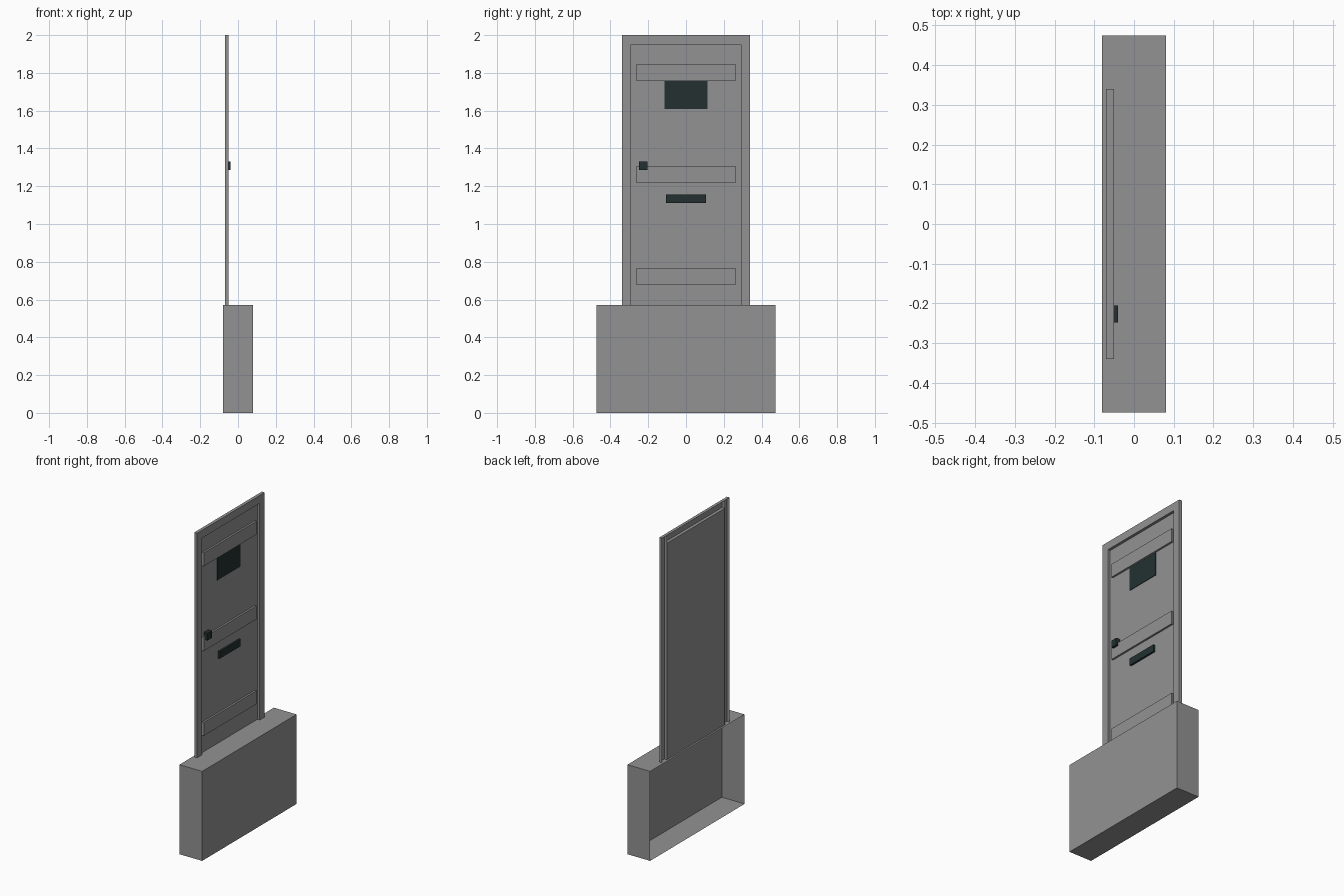
import bpy
import bmesh

cube = bpy.data.objects.get("Cube")
if cube:
    bpy.data.objects.remove(cube, do_unlink=True)


def material(name, rgb):
    mat = bpy.data.materials.new(name)
    mat.use_nodes = True
    colour = (*rgb, 1.0)
    mat.diffuse_color = colour
    mat.node_tree.nodes["Principled BSDF"].inputs["Base Color"].default_value = colour
    return mat


grey = material("stone grey", (0.29, 0.29, 0.29))
dark = material("dark slate", (0.017, 0.03, 0.03))


def box(name, x, y, z, mat, open_back=True):
    """Box between (low, high) ranges; open_back leaves out the -x side."""
    bm = bmesh.new()
    bmesh.ops.create_cube(bm, size=1)
    for v in bm.verts:
        v.co = [r[0] if c < 0 else r[1] for c, r in zip(v.co, (x, y, z))]
    if open_back:
        bm.normal_update()
        back = [f for f in bm.faces if f.normal.x < -0.5]
        bmesh.ops.delete(bm, geom=back, context='FACES_ONLY')
    mesh = bpy.data.meshes.new(name)
    bm.to_mesh(mesh)
    bm.free()
    mesh.materials.append(mat)
    obj = bpy.data.objects.new(name, mesh)
    bpy.context.collection.objects.link(obj)
    return obj


# Heights and depths shared by the parts
STEP, TOP, HEAD = 0.57, 2.0, 1.95
BACK, FRONT, PANEL, RAIL = -0.07, -0.05, -0.067, -0.055

# Door step, hollow at the back
box("step", (-0.08, 0.08), (-0.475, 0.475), (0, STEP), grey)

# Frame: two jambs and a header, hollow at the back
box("right_jamb", (BACK, FRONT), (-0.34, -0.29), (STEP, TOP), grey)
box("left_jamb", (BACK, FRONT), (0.29, 0.34), (STEP, TOP), grey)
box("header", (BACK, FRONT), (-0.29, 0.29), (HEAD, TOP), grey)

# Recessed door leaf with three raised rails
box("door_panel", (PANEL - 0.001, PANEL), (-0.29, 0.29), (STEP, HEAD), grey, False)
for name, z in (("bottom", 0.68), ("middle", 1.22), ("top", 1.76)):
    box(name + "_rail", (PANEL, RAIL), (-0.265, 0.265), (z, z + 0.085), grey)

# Dark fittings
box("window", (PANEL, PANEL + 0.003), (-0.115, 0.115), (1.61, 1.756), dark)
box("letter_slot", (PANEL, RAIL), (-0.105, 0.105), (1.11, 1.155), dark)
box("door_knob", (PANEL, -0.04), (-0.248, -0.205), (1.285, 1.33), dark)
